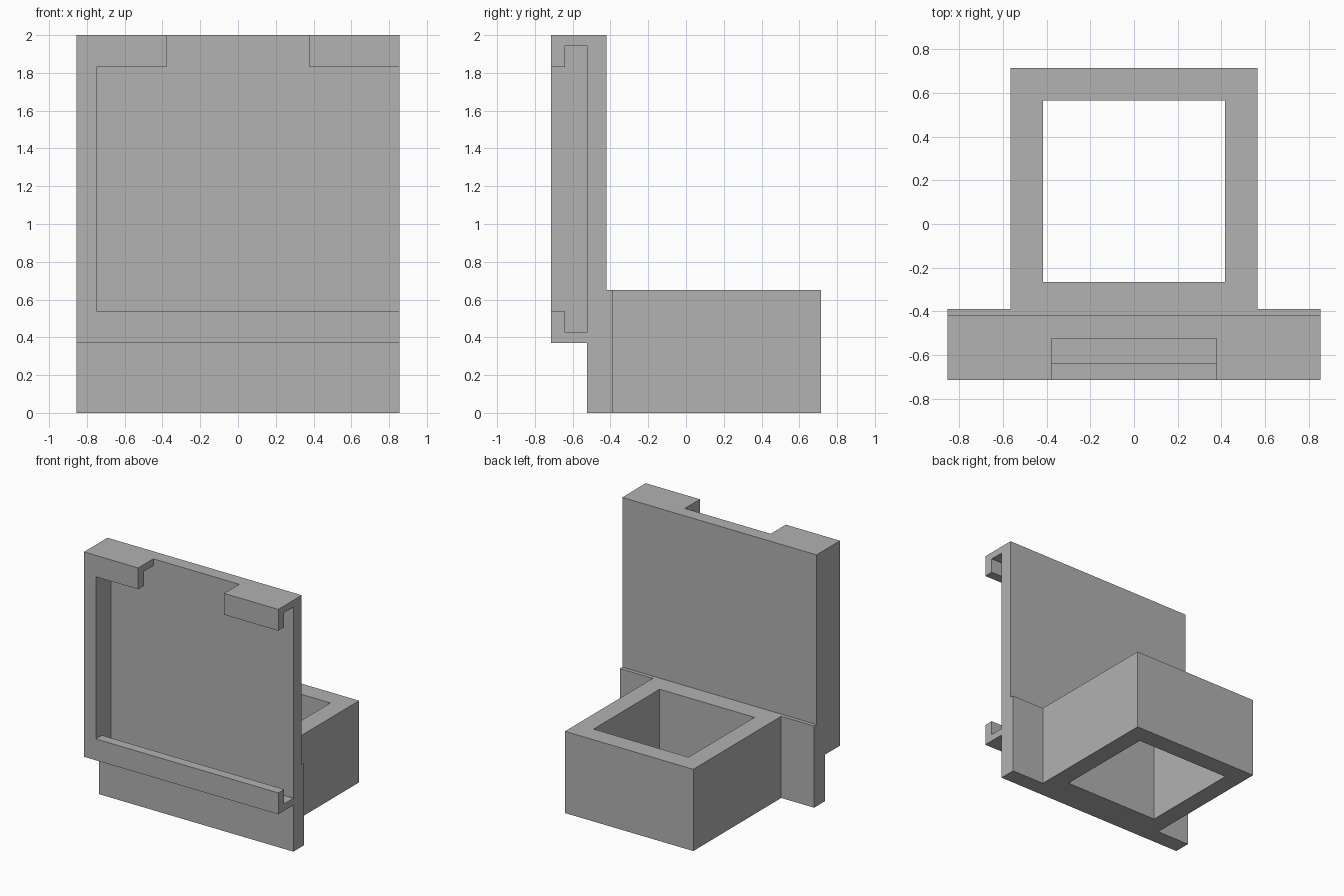
import bpy
import bmesh
from mathutils import Vector

if "Cube" in bpy.data.objects:
    bpy.data.objects.remove(bpy.data.objects["Cube"], do_unlink=True)

grey = bpy.data.materials.new("plain grey")
grey.use_nodes = True
colour = (0.445, 0.445, 0.445, 1)
grey.diffuse_color = colour
grey.node_tree.nodes["Principled BSDF"].inputs["Base Color"].default_value = colour


def extrude(name, profile, axis, start, end):
    """Extrude a closed profile along x (profile in y, z) or z (profile in x, y)."""
    bm = bmesh.new()
    if axis == "x":
        points = [Vector((start, a, b)) for a, b in profile]
        step = Vector((end - start, 0, 0))
    else:
        points = [Vector((a, b, start)) for a, b in profile]
        step = Vector((0, 0, end - start))
    face = bm.faces.new([bm.verts.new(p) for p in points])
    result = bmesh.ops.extrude_face_region(bm, geom=[face], use_keep_orig=True)
    moved = [v for v in result["geom"] if isinstance(v, bmesh.types.BMVert)]
    bmesh.ops.translate(bm, verts=moved, vec=step)
    bmesh.ops.recalc_face_normals(bm, faces=bm.faces)
    mesh = bpy.data.meshes.new(name)
    bm.to_mesh(mesh)
    bm.free()
    mesh.materials.append(grey)
    obj = bpy.data.objects.new(name, mesh)
    bpy.context.collection.objects.link(obj)
    return obj


def rect(a0, a1, b0, b1):
    return [(a0, b0), (a1, b0), (a1, b1), (a0, b1)]


half = 0.855          # half width of the plate
wall = -0.75          # inner face of the side wall
front, lip, plate = -0.715, -0.64, -0.525   # depths of the slot
low, top, shelf = 0.37, 2.0, 0.65           # main heights

# Socket: wide mounting strip and square box in one T-shaped plan
box, step_y, back = 0.565, -0.39, 0.715
plan = [(-half, plate), (half, plate), (half, step_y), (box, step_y),
        (box, back), (-box, back), (-box, step_y), (-half, step_y)]
socket = extrude("socket", plan, "z", 0, shelf)

# Square opening right through the socket
cutter = extrude("socket_cutter", rect(-0.418, 0.418, -0.265, 0.565), "z", -0.2, 1)
cutter.hide_render = True
mod = socket.modifiers.new("opening", "BOOLEAN")
mod.operation = "DIFFERENCE"
mod.solver = "EXACT"
mod.object = cutter
bpy.context.view_layer.objects.active = socket
bpy.ops.object.modifier_apply(modifier=mod.name)
bpy.data.objects.remove(cutter, do_unlink=True)

# Upright back plate and the closed side wall
extrude("back_plate", rect(plate, -0.42, shelf, top), "x", -half, half)
extrude("side_wall", rect(front, plate, low, top), "x", -half, wall)

# Bottom channel with a raised front lip, open at one end
channel = [(front, low), (plate, low), (plate, 0.425), (lip, 0.425),
           (lip, 0.54), (front, 0.54)]
extrude("bottom_channel", channel, "x", wall, half)

# Two top hooks with a hanging front lip
hook = [(front, top), (plate, top), (plate, 1.945), (lip, 1.945),
        (lip, 1.83), (front, 1.83)]
for name, x0, x1 in (("right_hook", wall, -0.378), ("left_hook", 0.378, half)):
    extrude(name, hook, "x", x0, x1)
